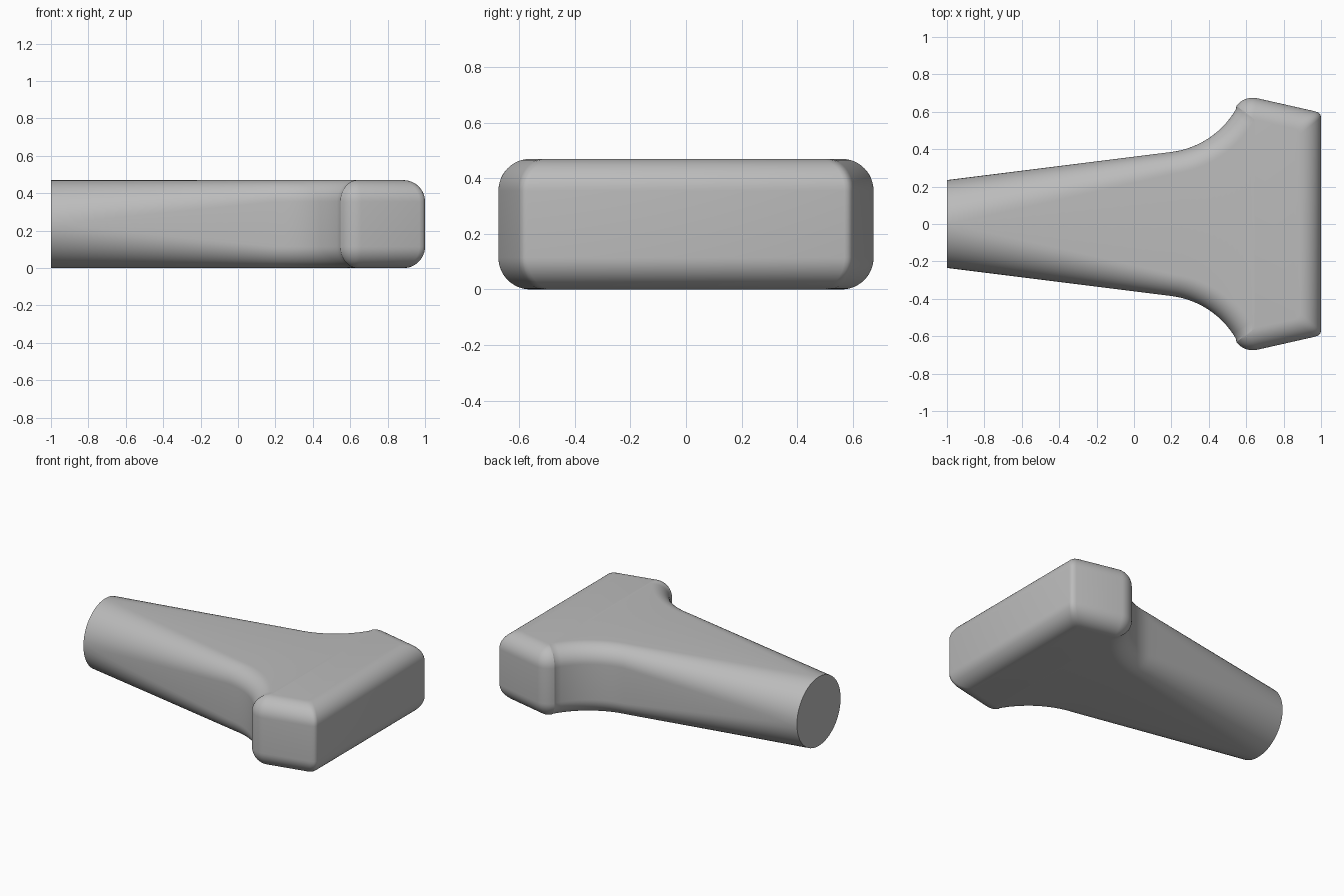
import bpy, bmesh, math
from mathutils import Vector

cube = bpy.data.objects.get("Cube")
if cube:
    bpy.data.objects.remove(cube, do_unlink=True)

HALF_HEIGHT = 0.235   # also the radius of the round tip
EDGE = 0.115          # rounding of the head edges
ARC_STEPS = 12


def polar(angle):
    a = math.radians(angle)
    return Vector((math.cos(a), math.sin(a)))


# Half outline in plan: (point, inward direction, edge radius)
outline = []
tip, neck = Vector((-1, HALF_HEIGHT)), Vector((0.2, 0.385))
handle_normal = polar(97.1)
for i in range(17):
    t = i / 16
    inward = Vector((0, -1)).lerp(-handle_normal, min(1, 2 * t))
    outline.append((tip.lerp(neck, t), inward, HALF_HEIGHT + (EDGE - HALF_HEIGHT) * t))

# Concave sweep from the neck out to the shoulder
sweep = 0.465
centre = neck + handle_normal * sweep
for i in range(1, 15):
    n = polar(97.1 + (150 - 97.1) * i / 14)
    outline.append((centre - n * sweep, -n, EDGE))

# Rounded shoulder
for i in range(1, 11):
    n = polar(150 + (77 - 150) * i / 10)
    outline.append((Vector((0.635, 0.565)) + n * 0.11, -n, EDGE))

# Small chamfered corner at the flat end, with a mitred inset
mitre = Vector((-1, -0.8))
for x, y in ((0.97, 0.602), (0.988, 0.594), (0.997, 0.583), (1, 0.57)):
    outline.append((Vector((x, y)), mitre, EDGE))


def side_profile(point, inward, radius):
    """Vertical rounded edge, listed from the bottom to the top."""
    rows = []
    for sign in (-1, 1):
        for k in range(ARC_STEPS + 1):
            a = math.pi / 2 * k / ARC_STEPS
            if sign < 0:
                a = math.pi / 2 - a
            p = point + inward * radius * (1 - math.cos(a))
            z = HALF_HEIGHT + sign * (HALF_HEIGHT - radius + radius * math.sin(a))
            rows.append((p.x, p.y, z))
    return rows


# Loft closed sections along the body
bm = bmesh.new()
rings = []
for section in outline:
    left = side_profile(*section)
    right = [(x, -y, z) for x, y, z in reversed(left)]
    rings.append([bm.verts.new(p) for p in left + right])

count = len(rings[0])
for a, b in zip(rings, rings[1:]):
    for j in range(count):
        k = (j + 1) % count
        bm.faces.new((a[j], b[j], b[k], a[k]))

# Strips across the flat end, and the round tip cap
end = rings[-1]
for j in range(count // 2 - 1):
    bm.faces.new((end[j], end[j + 1], end[count - 2 - j], end[count - 1 - j]))
bm.faces.new(rings[0])
bmesh.ops.remove_doubles(bm, verts=bm.verts, dist=0.0005)
bmesh.ops.recalc_face_normals(bm, faces=bm.faces)

mesh = bpy.data.meshes.new("flared_handle")
bm.to_mesh(mesh)
bm.free()
body = bpy.data.objects.new("flared_handle", mesh)
bpy.context.collection.objects.link(body)

# Plain grey
grey = bpy.data.materials.new("plain_grey")
grey.use_nodes = True
colour = (0.5, 0.5, 0.5, 1)
grey.diffuse_color = colour
grey.node_tree.nodes["Principled BSDF"].inputs["Base Color"].default_value = colour
mesh.materials.append(grey)

bpy.context.view_layer.objects.active = body
body.select_set(True)
bpy.ops.object.shade_smooth_by_angle(angle=math.radians(30))
